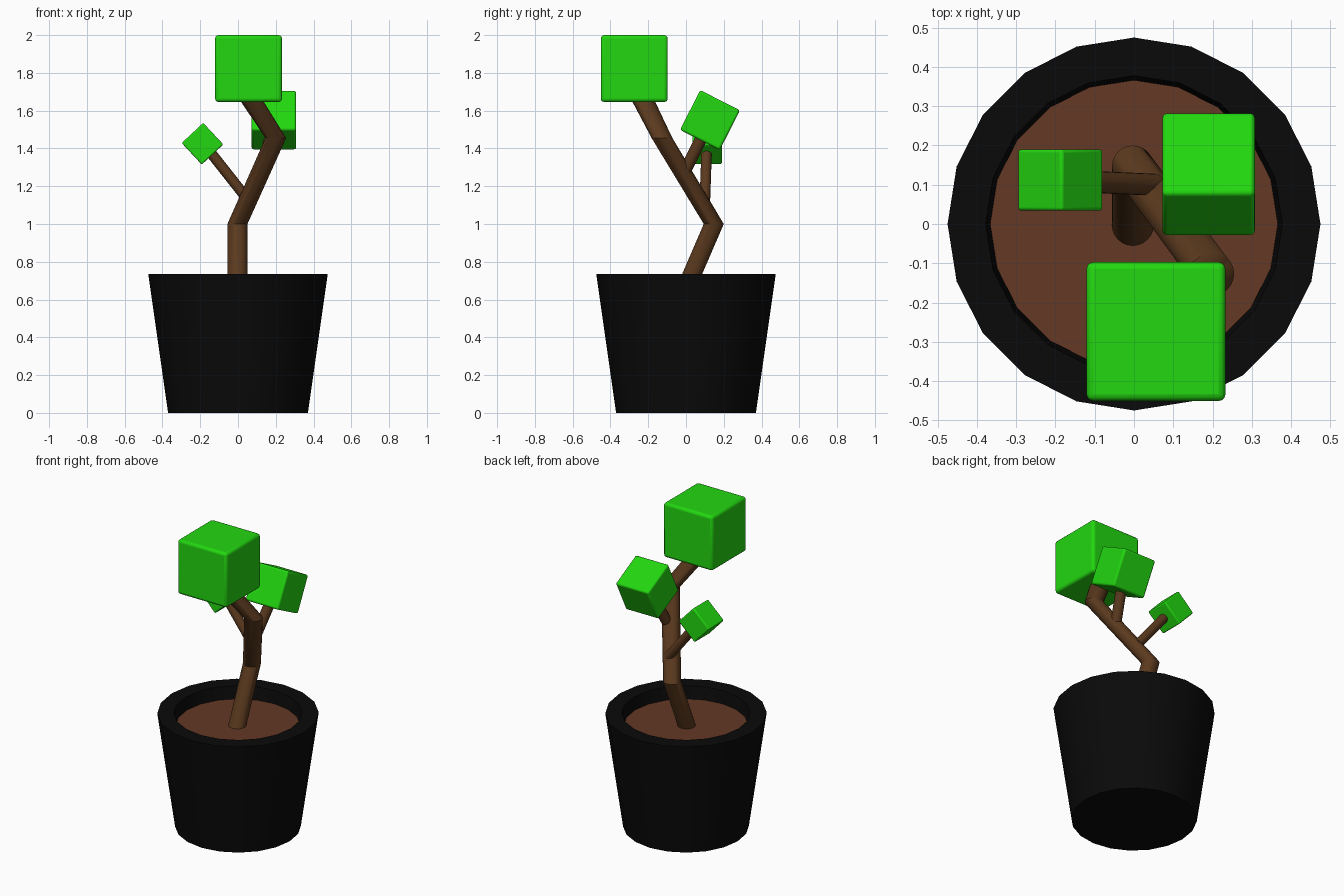
import bpy, bmesh, math
from mathutils import Vector

if "Cube" in bpy.data.objects:
    bpy.data.objects.remove(bpy.data.objects["Cube"])


def material(name, rgb):
    m = bpy.data.materials.new(name)
    m.diffuse_color = (*rgb, 1)
    m.use_nodes = True
    m.node_tree.nodes["Principled BSDF"].inputs["Base Color"].default_value = m.diffuse_color
    return m


BLACK = material("black_pot", (0.003, 0.003, 0.003))
SOIL = material("soil", (0.125, 0.04, 0.018))
BARK = material("bark", (0.105, 0.042, 0.013))
LEAF = material("leaf", (0.016, 0.68, 0.005))


def rings_object(name, rings, n, mat, angle=40):
    """Skin horizontal rings (centre, radius) and cap both ends."""
    bm = bmesh.new()
    loops = []
    for (x, y, z), r in rings:
        loops.append([bm.verts.new((x + r * math.cos(2 * math.pi * i / n),
                                    y + r * math.sin(2 * math.pi * i / n), z))
                      for i in range(n)])
    for a, b in zip(loops, loops[1:]):
        for i in range(n):
            j = (i + 1) % n
            bm.faces.new((a[i], a[j], b[j], b[i]))
    bm.faces.new(loops[0])
    bm.faces.new(loops[-1])
    bmesh.ops.recalc_face_normals(bm, faces=bm.faces)
    me = bpy.data.meshes.new(name)
    bm.to_mesh(me)
    bm.free()
    ob = bpy.data.objects.new(name, me)
    bpy.context.collection.objects.link(ob)
    finish(ob, mat, angle)
    return ob


def finish(ob, mat, angle):
    ob.data.materials.append(mat)
    bpy.ops.object.select_all(action='DESELECT')
    ob.select_set(True)
    bpy.context.view_layer.objects.active = ob
    bpy.ops.object.shade_smooth_by_angle(angle=math.radians(angle))


def branch(name, a, b, r):
    a, b = Vector(a), Vector(b)
    bpy.ops.mesh.primitive_cylinder_add(vertices=20, radius=r, depth=(b - a).length,
                                        location=(a + b) / 2)
    ob = bpy.context.object
    ob.name = name
    ob.rotation_euler = (b - a).to_track_quat('Z', 'Y').to_euler()
    finish(ob, BARK, 40)


def foliage(name, centre, size, rot=(0, 0, 0)):
    bpy.ops.mesh.primitive_cube_add(size=size, location=centre,
                                    rotation=[math.radians(a) for a in rot])
    ob = bpy.context.object
    ob.name = name
    bev = ob.modifiers.new("soft_edges", 'BEVEL')
    bev.width = size * 0.05
    bev.segments = 3
    finish(ob, LEAF, 60)


# Pot: outer wall, rim, inner wall down to below the soil
rings_object("pot", [((0, 0, 0), 0.37), ((0, 0, 0.735), 0.475),
                     ((0, 0, 0.735), 0.378), ((0, 0, 0.645), 0.366)], 20, BLACK)

# Soil disc
rings_object("soil", [((0, 0, 0.646), 0.3655), ((0, 0, 0.655), 0.3665)], 20, SOIL)

# Trunk zigzag
R = 0.053
rings_object("trunk", [((-0.003, -0.005, 0.648), R), ((-0.003, 0.147, 1.0), R),
                       ((0.2, -0.127, 1.455), R + 0.002), ((0.01, -0.275, 1.75), R + 0.01)],
             24, BARK, 35)

# Side branches
branch("left_branch", (0.055, 0.1, 1.125), (-0.17, 0.11, 1.41), 0.028)
branch("right_branch", (0.135, -0.005, 1.28), (0.185, 0.125, 1.54), 0.032)

# Cube foliage
foliage("top_foliage", (0.056, -0.274, 1.823), 0.354)
foliage("right_foliage", (0.19, 0.127, 1.55), 0.236, (-27, 0, 0))
foliage("left_foliage", (-0.188, 0.112, 1.425), 0.156, (0, -43, 0))
